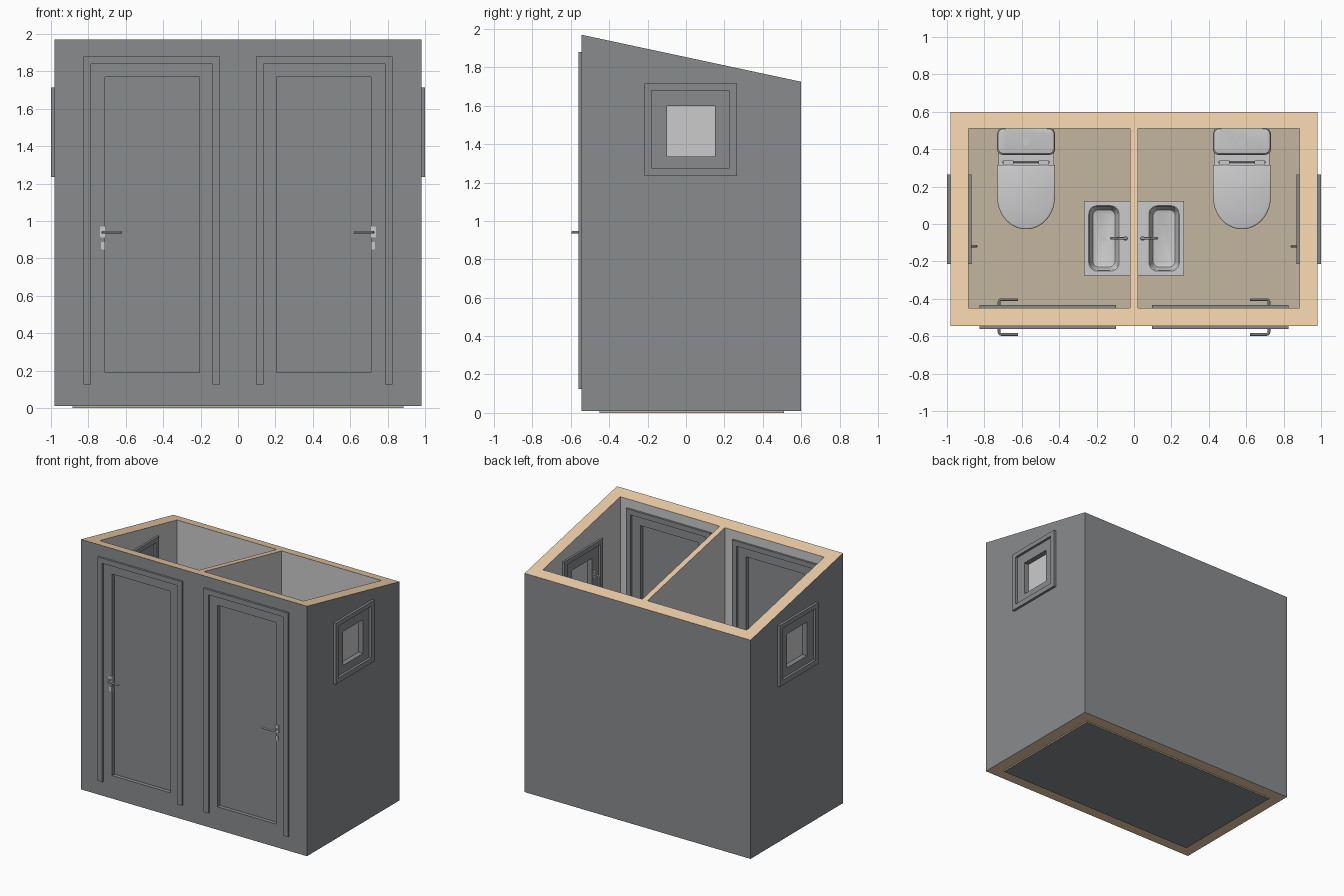
import bpy, bmesh, math
from mathutils import Vector

if "Cube" in bpy.data.objects:
    bpy.data.objects.remove(bpy.data.objects["Cube"])


def material(name, rgb):
    m = bpy.data.materials.new(name)
    m.diffuse_color = (*rgb, 1)
    m.use_nodes = True
    m.node_tree.nodes["Principled BSDF"].inputs["Base Color"].default_value = m.diffuse_color
    return m


BLUE = material("grey_blue_paint", (0.25, 0.26, 0.27))
TAN = material("wood_core", (0.85, 0.62, 0.39))
FLOOR = material("floor_board", (0.55, 0.46, 0.35))


def finish(ob, mat=None, mirror=False, smooth=False):
    if mat:
        ob.data.materials.append(mat)
    if smooth:
        bpy.ops.object.select_all(action='DESELECT')
        ob.select_set(True)
        bpy.context.view_layer.objects.active = ob
        bpy.ops.object.shade_smooth_by_angle(angle=math.radians(35))
    if mirror:
        ob.modifiers.new("Mirror", 'MIRROR').use_mirror_merge = False
    return ob


def loft(name, loops, wrap=False, **kw):
    """Skin a list of equal-length point loops; cap the ends unless wrapped."""
    bm = bmesh.new()
    rows = [[bm.verts.new(p) for p in lp] for lp in loops]
    n = len(rows[0])
    pairs = list(zip(rows, rows[1:])) + ([(rows[-1], rows[0])] if wrap else [])
    for a, b in pairs:
        for i in range(n):
            j = (i + 1) % n
            bm.faces.new((a[i], a[j], b[j], b[i]))
    if not wrap:
        bm.faces.new(rows[0])
        bm.faces.new(rows[-1])
    bmesh.ops.recalc_face_normals(bm, faces=bm.faces)
    me = bpy.data.meshes.new(name)
    bm.to_mesh(me)
    bm.free()
    ob = bpy.data.objects.new(name, me)
    bpy.context.collection.objects.link(ob)
    return finish(ob, **kw)


def at(pts, d, axis):
    return [{'x': (d, a, b), 'y': (a, d, b), 'z': (a, b, d)}[axis] for a, b in pts]


def rect(a0, a1, b0, b1):
    return [(a0, b0), (a1, b0), (a1, b1), (a0, b1)]


def prism(name, pts, d0, d1, axis, **kw):
    return loft(name, [at(pts, d0, axis), at(pts, d1, axis)], **kw)


def ring(name, outer, inner, d0, d1, axis, **kw):
    return loft(name, [at(outer, d0, axis), at(outer, d1, axis),
                       at(inner, d1, axis), at(inner, d0, axis)], wrap=True, **kw)


def rrect(x0, x1, y0, y1, r, n=6):
    pts = []
    for k, (cx, cy) in enumerate(((x1 - r, y1 - r), (x0 + r, y1 - r), (x0 + r, y0 + r), (x1 - r, y0 + r))):
        for i in range(n + 1):
            t = math.pi / 2 * (k + i / n)
            pts.append((cx + r * math.cos(t), cy + r * math.sin(t)))
    return pts


def dshape(cx, w, front, back, n=24):
    """Straight back, elliptical front."""
    mid = front + 0.17
    arc = [(cx - w * math.cos(math.pi * i / n), mid - 0.17 * math.sin(math.pi * i / n)) for i in range(n + 1)]
    return [(cx - w, back)] + arc + [(cx + w, back)]


def tube(name, pts, r, mirror=True):
    cu = bpy.data.curves.new(name, 'CURVE')
    cu.dimensions = '3D'
    cu.bevel_depth, cu.bevel_resolution, cu.use_fill_caps = r, 3, True
    sp = cu.splines.new('POLY')
    sp.points.add(len(pts) - 1)
    for p, q in zip(sp.points, pts):
        p.co = (*q, 1)
    ob = bpy.data.objects.new(name, cu)
    bpy.context.collection.objects.link(ob)
    bpy.ops.object.select_all(action='DESELECT')
    ob.select_set(True)
    bpy.context.view_layer.objects.active = ob
    bpy.ops.object.convert(target='MESH')
    return finish(bpy.context.view_layer.objects.active, mirror=mirror, smooth=True)


def bend(p0, corner, p1, r=0.015, n=5):
    """Path with one rounded corner."""
    p0, c, p1 = Vector(p0), Vector(corner), Vector(p1)
    a, b = c + (p0 - c).normalized() * r, c + (p1 - c).normalized() * r
    mid = [a * (1 - t) ** 2 + c * 2 * t * (1 - t) + b * t * t for t in (i / n for i in range(n + 1))]
    return [p0, *mid, p1]


def roof(y):
    return 1.97 - (y + 0.545) * 0.245 / 1.145


# outer walls: painted outside, plain inside, wood core on the cut edges
out, inn = rect(-0.98, 0.98, -0.545, 0.60), rect(-0.885, 0.885, -0.45, 0.51)
walls = loft("walls", [at(out, 0.01, 'z'), [(x, y, roof(y)) for x, y in out],
                       [(x, y, roof(y)) for x, y in inn], at(inn, 0.01, 'z')], wrap=True)
for m in (None, BLUE, TAN):
    walls.data.materials.append(m)
for f in walls.data.polygons:
    c = f.center
    outside = abs(c.x) > 0.95 or c.y > 0.55 or c.y < -0.5
    f.material_index = 2 if abs(f.normal.z) > 0.5 else int(outside)

# door and window openings
door_hole, win_hole = rect(0.135, 0.785, 0.125, 1.84), rect(-0.18, 0.225, 1.275, 1.68)
for cut in (prism("door_cutter", door_hole, -0.7, -0.42, 'y', mirror=True),
            prism("window_cutter", win_hole, 0.85, 1.1, 'x', mirror=True)):
    cut.hide_render = True
    mod = walls.modifiers.new("Opening", 'BOOLEAN')
    mod.operation, mod.solver, mod.object = 'DIFFERENCE', 'EXACT', cut
    bpy.context.view_layer.objects.active = walls
    bpy.ops.object.modifier_apply(modifier=mod.name)
    bpy.data.objects.remove(cut)

# partition and floor
part = prism("partition", [(-0.45, 0.12), (0.51, 0.12), (0.51, roof(0.51)), (-0.45, roof(-0.45))], -0.022, 0.022, 'x')
for m in (None, TAN):
    part.data.materials.append(m)
floor = prism("floor", inn, 0, 0.12, 'z', mat=FLOOR)
floor.data.materials.append(BLUE)
for f in part.data.polygons:
    f.material_index = int(f.normal.z > 0.5)
for f in floor.data.polygons:
    f.material_index = int(f.normal.z < -0.5)

# doors: leaf frame, recessed panel, three-sided trim on both faces
panel = rect(0.205, 0.71, 0.19, 1.77)
ring("door_leaf", door_hole, panel, -0.545, -0.45, 'y', mat=BLUE, mirror=True)
prism("door_panel", panel, -0.515, -0.48, 'y', mat=BLUE, mirror=True)
u = [(0.095, 0.125), (0.095, 1.88), (0.825, 1.88), (0.825, 0.125),
     (0.785, 0.125), (0.785, 1.84), (0.135, 1.84), (0.135, 0.125)]
for side, s in (("outer", -1), ("inner", 1)):
    face = -0.4975 + s * 0.0475
    prism(side + "_door_trim", u, face - s * 0.002, face + s * 0.016, 'y', mat=BLUE, mirror=True)
    # lever handle with its plates
    tube(side + "_door_handle", bend((0.722, face, 0.94), (0.722, face + s * 0.046, 0.94),
                                     (0.62, face + s * 0.046, 0.94)), 0.007)
    for nm, x0, x1, z0, z1 in (("handle", 0.706, 0.738, 0.912, 0.97), ("key", 0.711, 0.732, 0.848, 0.888)):
        prism(f"{side}_{nm}_plate", rrect(x0, x1, z0, z1, 0.005, 3), face - s * 0.002, face + s * 0.005, 'y', mirror=True)

# windows: sash, pane, trim on both faces, inside catch
pane = rect(-0.10, 0.15, 1.335, 1.60)
ring("window_sash", win_hole, pane, 0.885, 0.98, 'x', mat=BLUE, mirror=True)
prism("window_pane", pane, 0.925, 0.94, 'x', mirror=True)
for nm, x0, x1 in (("outer", 0.978, 0.999), ("inner", 0.869, 0.887)):
    ring(nm + "_window_trim", rect(-0.215, 0.265, 1.235, 1.715), win_hole, x0, x1, 'x', mat=BLUE, mirror=True)
prism("window_catch_plate", rrect(-0.13, -0.108, 1.435, 1.50, 0.005, 3), 0.88, 0.887, 'x', mirror=True)
tube("window_catch", bend((0.885, -0.119, 1.467), (0.842, -0.119, 1.467), (0.842, -0.119, 1.38), 0.012), 0.006)

# toilets
C = 0.577
bowl = [(0.12, 0.10, 0.11), (0.22, 0.10, 0.09), (0.33, 0.125, 0.03), (0.41, 0.145, -0.012), (0.452, 0.148, -0.02)]
loft("toilet_bowl", [at(dshape(C, w, f, 0.505), z, 'z') for z, w, f in bowl], mirror=True, smooth=True)
for nm, z, h in (("toilet_seat", 0.456, 0.016), ("toilet_lid", 0.476, 0.022)):
    prof = [(0, 0.003), (0.003, 0), (h - 0.006, 0), (h - 0.002, 0.003), (h, 0.008)]
    loft(nm, [at(dshape(C, 0.154 - i, -0.028 + i, 0.315 - i), z + dz, 'z') for dz, i in prof], mirror=True, smooth=True)
tube("seat_hinge_rod", [(C - 0.125, 0.33, 0.478), (C + 0.125, 0.33, 0.478)], 0.005)
for k in (-1, 1):
    x = C + k * 0.095
    prism("seat_hinge", rrect(x - 0.028, x + 0.028, 0.316, 0.342, 0.006, 3), 0.45, 0.492, 'z', mirror=True)
loft("cistern", [at(rrect(C - w, C + w, y, 0.508, 0.03), z, 'z')
                 for z, w, y in ((0.452, 0.13, 0.39), (0.50, 0.143, 0.38), (0.765, 0.148, 0.375))], mirror=True, smooth=True)
loft("cistern_lid", [at(rrect(C - 0.155 + i, C + 0.155 - i, 0.37 + i, 0.51, 0.03), z, 'z')
                     for z, i in ((0.765, 0), (0.785, 0), (0.794, 0.006), (0.798, 0.02))], mirror=True, smooth=True)
prism("flush_button", rrect(C - 0.02, C + 0.02, 0.42, 0.46, 0.0199), 0.79, 0.803, 'z', mirror=True, smooth=True)

# wash basins
edge = rrect(0.021, 0.268, -0.275, 0.122, 0.001)
sink = [at(edge, 0.70, 'z'), at(edge, 0.83, 'z')]
for z, i in ((0.83, 0), (0.822, 0.006), (0.76, 0.014), (0.745, 0.022), (0.74, 0.035)):
    sink.append(at(rrect(0.08 + i, 0.242 - i, -0.252 + i, 0.098 - i, 0.045 - i * 0.6), z, 'z'))
loft("wash_basin", sink, mirror=True, smooth=True)
prism("basin_drain", rrect(0.146, 0.176, -0.092, -0.062, 0.0149), 0.735, 0.743, 'z', mirror=True)

# taps
Y = -0.077
tube("tap_body", [(0.045, Y, 0.825), (0.045, Y, 0.93)], 0.013)
tube("tap_spout", bend((0.045, Y, 0.905), (0.122, Y, 0.905), (0.122, Y, 0.88), 0.014), 0.007)
tube("tap_lever", [(0.045, Y, 0.928), (0.04, Y, 0.945), (0.09, Y, 0.96)], 0.005)
